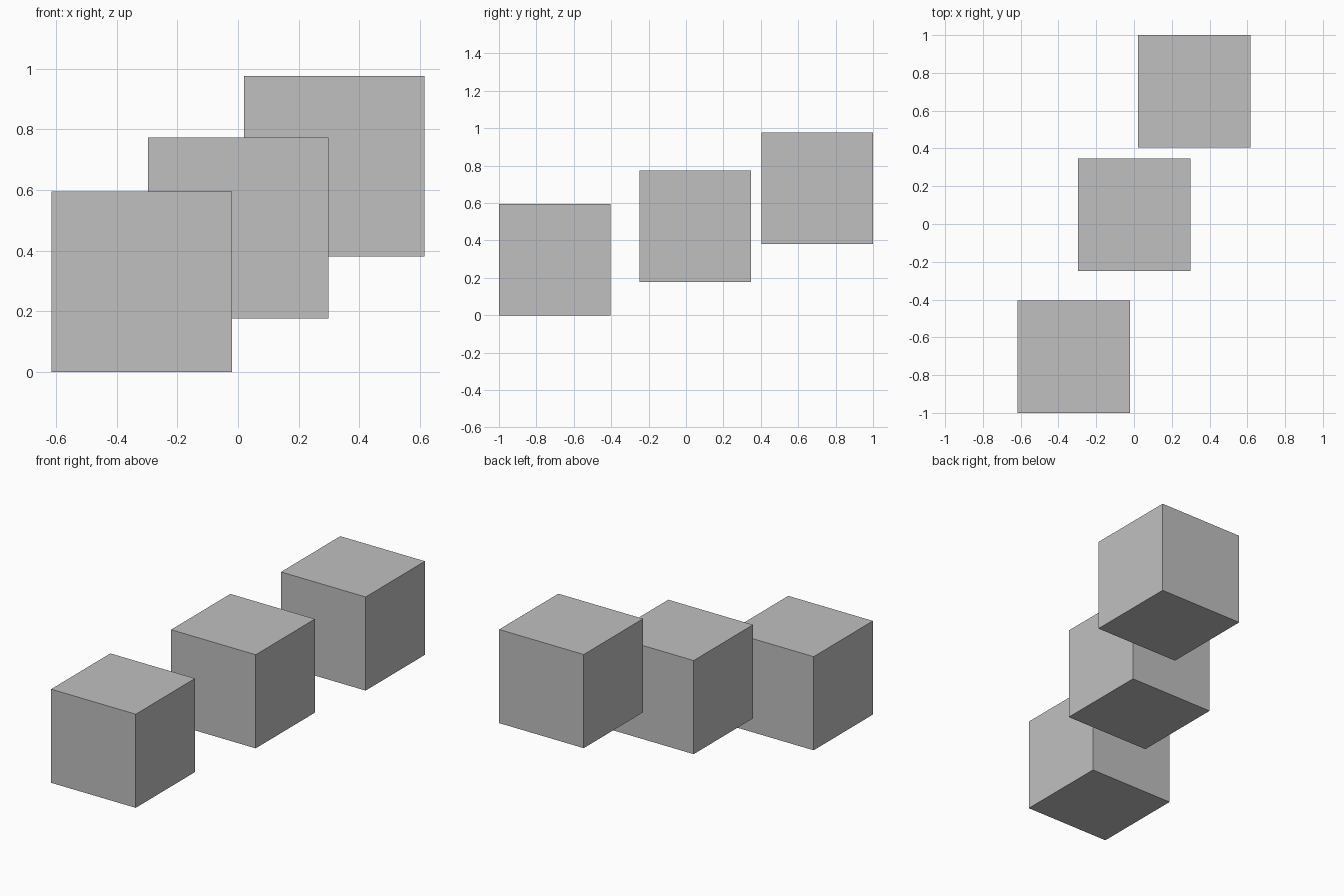
import bpy

# Remove the default object
default = bpy.data.objects.get("Cube")
if default:
    bpy.data.objects.remove(default, do_unlink=True)

SIZE = 0.596

# Single flat grey
grey = bpy.data.materials.new("plain_grey")
grey.use_nodes = True
colour = (0.53, 0.53, 0.53, 1.0)
grey.diffuse_color = colour
grey.node_tree.nodes["Principled BSDF"].inputs["Base Color"].default_value = colour


def add_block(name, x, y, bottom):
    """Sharp-edged block whose underside sits at the given height."""
    bpy.ops.mesh.primitive_cube_add(size=SIZE, location=(x, y, bottom + SIZE / 2))
    block = bpy.context.object
    block.name = name
    block.data.materials.append(grey)


# Three equal blocks rising from front right to back left
add_block("front_block", -0.318, -0.702, 0.0)
add_block("middle_block", 0.001, 0.049, 0.177)
add_block("back_block", 0.318, 0.702, 0.38)
